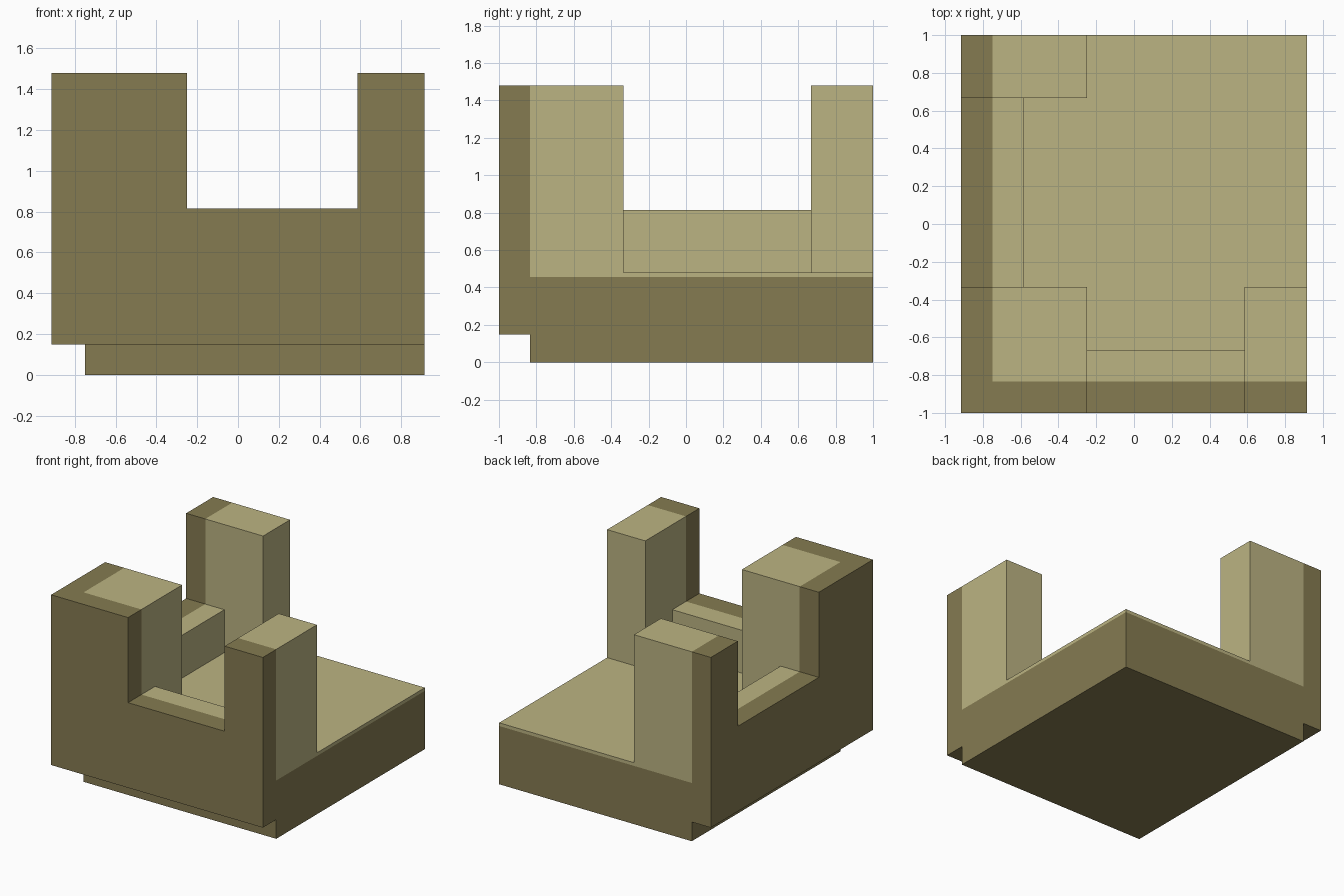
import bpy, bmesh
from mathutils import Vector

if "Cube" in bpy.data.objects:
    bpy.data.objects.remove(bpy.data.objects["Cube"])

# Two flat colours
def make_mat(name, rgb):
    m = bpy.data.materials.new(name)
    m.diffuse_color = (*rgb, 1)
    m.use_nodes = True
    m.node_tree.nodes["Principled BSDF"].inputs["Base Color"].default_value = m.diffuse_color
    return m

LIGHT = make_mat("light sand", (0.50, 0.455, 0.225))
DARK = make_mat("dark sand", (0.235, 0.198, 0.083))

# Main extents
L, R, F, B = -0.915, 0.915, -1.0, 1.0
SKIN_X, SKIN_Y = -0.75, -0.835       # dark outer skin ends here
BAND, DECK, LOW, HIGH = 0.455, 0.48, 0.815, 1.48
LIP = 0.15                           # underside of the overhang


def block(name, x, y, z):
    """Box cut along the colour borders; outer skin and low parts are dark."""
    bm = bmesh.new()
    bmesh.ops.create_cube(bm, size=1)
    for v in bm.verts:
        v.co = Vector([(a + b) / 2 + c * (b - a) for c, (a, b) in zip(v.co, (x, y, z))])
    for co, no in (((SKIN_X, 0, 0), (1, 0, 0)),
                   ((0, SKIN_Y, 0), (0, 1, 0)),
                   ((0, 0, BAND), (0, 0, 1))):
        geom = bm.verts[:] + bm.edges[:] + bm.faces[:]
        bmesh.ops.bisect_plane(bm, geom=geom, dist=1e-5, plane_co=co, plane_no=no)
    bmesh.ops.recalc_face_normals(bm, faces=bm.faces[:])
    for f in bm.faces:
        c = f.calc_center_median()
        dark = c.x < SKIN_X + 1e-4 or c.y < SKIN_Y + 1e-4 or c.z < BAND
        f.material_index = int(dark)
    me = bpy.data.meshes.new(name)
    bm.to_mesh(me)
    bm.free()
    me.materials.append(LIGHT)
    me.materials.append(DARK)
    bpy.context.collection.objects.link(bpy.data.objects.new(name, me))


# Floor slab
block("floor_slab", (SKIN_X, R), (SKIN_Y, B), (0, DECK))

# Overhanging skirts on the two outer sides
block("front_skirt", (L, R), (F, SKIN_Y), (LIP, DECK))
block("left_skirt", (L, SKIN_X), (SKIN_Y, B), (LIP, DECK))

# Low parapets between the merlons
block("front_parapet", (-0.25, 0.585), (F, -0.667), (DECK, LOW))
block("left_parapet", (L, -0.585), (-0.333, 0.667), (DECK, LOW))

# Tall merlons: corner, front right, back left
block("corner_merlon", (L, -0.25), (F, -0.333), (DECK, HIGH))
block("right_merlon", (0.585, R), (F, -0.333), (DECK, HIGH))
block("back_merlon", (L, -0.25), (0.667, B), (DECK, HIGH))
